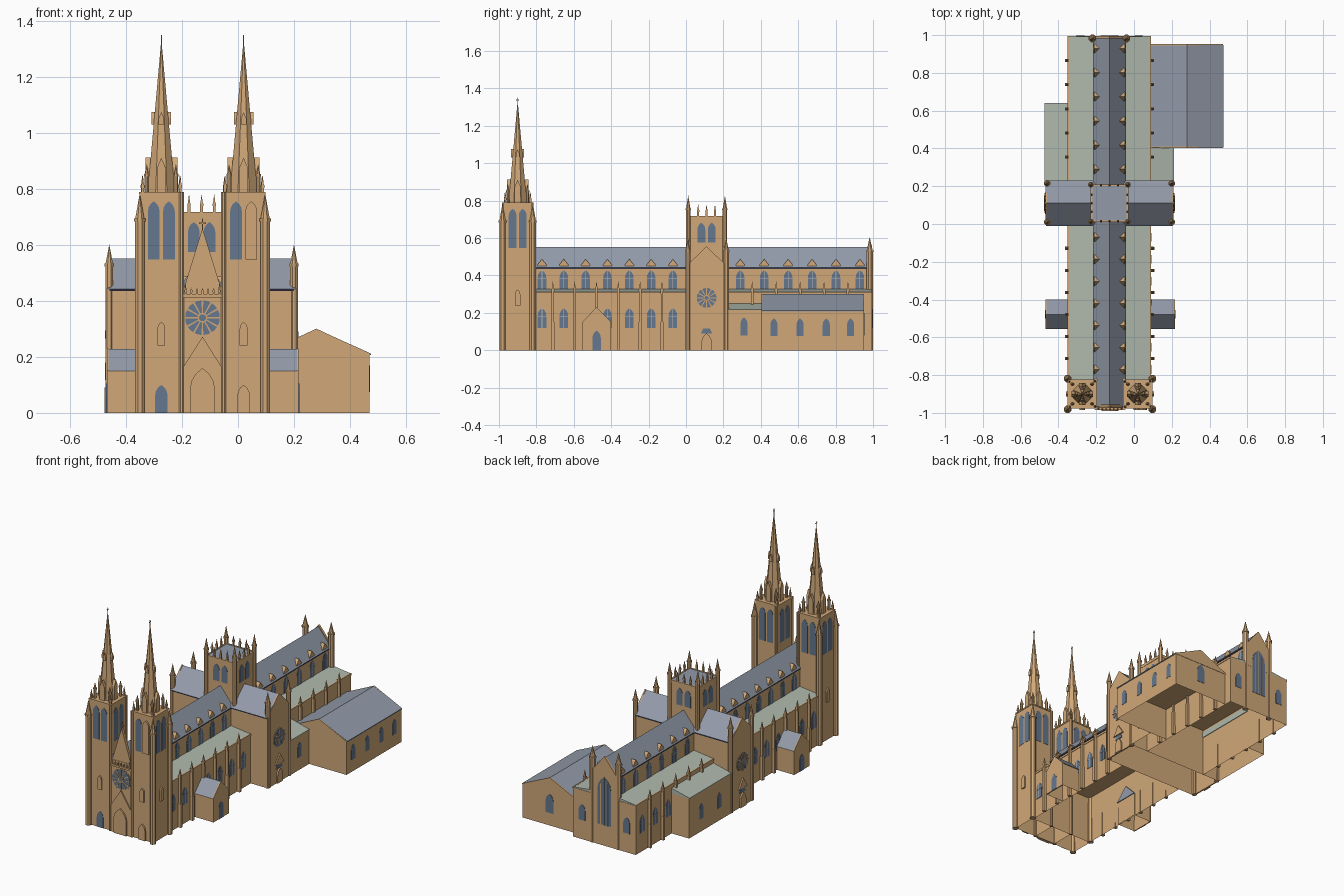
import bpy, bmesh
from math import pi, cos, sin, radians
from mathutils import Matrix, Vector

cube = bpy.data.objects.get("Cube")
if cube:
    bpy.data.objects.remove(cube, do_unlink=True)


def material(name, rgb):
    m = bpy.data.materials.new(name)
    m.use_nodes = True
    m.diffuse_color = (*rgb, 1)
    m.node_tree.nodes["Principled BSDF"].inputs["Base Color"].default_value = (*rgb, 1)
    return m


STONE = material("sandstone", (0.64, 0.395, 0.19))
GLASS = material("blue_glass", (0.13, 0.185, 0.27))
SLATE = material("slate", (0.29, 0.325, 0.395))
COPPER = material("green_copper", (0.43, 0.485, 0.415))
GUTTER = material("dark_gutter", (0.04, 0.04, 0.07))
TRACERY = material("pale_tracery", (0.5, 0.5, 0.5))

parts = {}
CX, TY = -0.13, 0.11          # church axis, transept axis
FRONT, RIGHT, BACK, LEFT = 0, 90, 180, 270


def mesh(name, mat):
    return parts.setdefault(name, (bmesh.new(), mat))[0]


def box(name, mat, x0, x1, y0, y1, z0, z1, hollow=False):
    bm = mesh(name, mat)
    m = Matrix.Translation(((x0 + x1) / 2, (y0 + y1) / 2, (z0 + z1) / 2)) @ Matrix.Diagonal((x1 - x0, y1 - y0, z1 - z0, 1))
    verts = bmesh.ops.create_cube(bm, size=1, matrix=m)["verts"]
    if hollow:                # open underneath, with thin walls and a ceiling
        faces = {f for v in verts for f in v.link_faces}
        base = min(faces, key=lambda f: f.calc_center_median().z)
        bmesh.ops.inset_region(bm, faces=[base], thickness=0.007)
        for v in base.verts:
            v.co.z = z1 - 0.01


def prism(name, mat, pts, pos, angle, depth):
    """Outline in (across, height), pushed outwards in the facing direction."""
    bm = mesh(name, mat)
    m = Matrix.Translation(pos) @ Matrix.Rotation(radians(angle), 4, "Z")
    face = bm.faces.new([bm.verts.new(m @ Vector((u, 0, z))) for u, z in pts])
    out = bmesh.ops.extrude_face_region(bm, geom=[face], use_keep_orig=True)["geom"]
    for v in out:
        if isinstance(v, bmesh.types.BMVert):
            v.co += m.to_3x3() @ Vector((0, -depth, 0))


def cone(name, mat, x, y, z0, z1, r0, r1, n=8):
    bmesh.ops.create_cone(mesh(name, mat), cap_ends=True, segments=n, radius1=r0, radius2=r1, depth=z1 - z0,
                          matrix=Matrix.Translation((x, y, (z0 + z1) / 2)) @ Matrix.Rotation(pi / n, 4, "Z"))


def pinnacle(name, x, y, z0, z1, top, r, n=8):
    cone(name, STONE, x, y, z0, z1, r, r, n)
    cone(name, STONE, x, y, z1 - 0.006, z1 + 0.004, r * 1.2, r * 1.2, n)
    cone(name, STONE, x, y, z1, top, r, 0, n)


def arch(w, h):
    """Pointed two-centred arch outline of width w and height h."""
    spring = h - w * sin(pi / 3)
    right = [(w * (cos(t) - 0.5), spring + w * sin(t)) for t in (0, pi / 9, 2 * pi / 9)]
    return [(-w / 2, 0), (w / 2, 0)] + right + [(0, h)] + [(-u, z) for u, z in reversed(right)]


def house(w, eave, ridge, base=0.0):
    return [(-w, base), (w, base), (w, eave), (0, ridge), (-w, eave)]


def window(name, pos, angle, w, h, bars=False):
    prism(name + "_panes", GLASS, arch(w, h), pos, angle, 0.002)
    if bars:
        b, mid = 0.0015, h * 0.55
        prism(name + "_bars", TRACERY, [(-b, 0), (b, 0), (b, h), (-b, h)], pos, angle, 0.0035)
        prism(name + "_bars", TRACERY, [(-w / 2, mid), (w / 2, mid), (w / 2, mid + 2 * b), (-w / 2, mid + 2 * b)], pos, angle, 0.0035)


def blind_arch(name, pos, angle, w, h):
    prism(name, STONE, arch(w, h), pos, angle, 0.009)


def rose(name, pos, angle, r):
    def ring(radius):
        return [(radius * cos(i * pi / 12), radius * sin(i * pi / 12)) for i in range(24)]
    prism(name + "_rim", STONE, ring(r * 1.08), pos, angle, 0.002)
    prism(name + "_pane", GLASS, ring(r), pos, angle, 0.004)
    prism(name + "_hub", STONE, ring(r * 0.28), pos, angle, 0.007)
    prism(name + "_hub_pane", GLASS, ring(r * 0.2), pos, angle, 0.008)
    for i in range(12):
        c, s, k = cos(i * pi / 6), sin(i * pi / 6), 0.0018
        prism(name + "_spokes", STONE,
              [(a * r * c - b * k * s, a * r * s + b * k * c) for a, b in ((0.2, -1), (1, -1.8), (1, 1.8), (0.2, 1))],
              pos, angle, 0.006)


def cross(x, y, z, h, ax, ay):
    box("crosses", STONE, x - 0.002, x + 0.002, y - 0.002, y + 0.002, z, z + h)
    box("crosses", STONE, x - ax, x + ax, y - ay, y + ay, z + h * 0.6, z + h * 0.7)


# Nave and choir: aisles, clerestory, roofs
for tag, y0, y1 in (("nave", -0.825, 0.0), ("choir", 0.225, 0.995)):
    box(tag + "_aisles", STONE, CX - 0.218, CX + 0.218, y0, y1, 0, 0.308, True)
    box(tag + "_clerestory", STONE, CX - 0.083, CX + 0.083, y0, y1, 0.3, 0.44)
    prism("aisle_roof", COPPER, [(-0.214, 0.3), (0.214, 0.3), (0.214, 0.311), (0.083, 0.327), (-0.083, 0.327), (-0.214, 0.311)],
          (CX, y1 - 0.002, 0), FRONT, y1 - y0 - 0.002)
    for s in (-1, 1):
        xs = sorted((CX + s * 0.213, CX + s * 0.221))
        box("aisle_parapets", STONE, *xs, y0, y1, 0.299, 0.312)
box("nave_gutter", GUTTER, CX - 0.087, CX + 0.087, -0.83, 0.98, 0.435, 0.444)
prism("nave_roof", SLATE, [(-0.088, 0.443), (0.088, 0.443), (0, 0.552)], (CX, 0.985, 0), FRONT, 1.95)

# Repeating bays: windows, roof dormers and buttresses on both sides
nave_bays = [-0.77 + 0.1167 * i for i in range(7)]
choir_bays = [0.29 + 0.128 * i for i in range(6)]
for s, ang in ((1, RIGHT), (-1, LEFT)):
    for y in nave_bays + choir_bays:
        window("clerestory_window", (CX + s * 0.083, y, 0.325), ang, 0.046, 0.103, True)
        prism("roof_dormers", STONE, house(0.024, 0.457, 0.487, 0.444), (CX + s * 0.045, y, 0), ang, 0.037)
        porch_bay = abs(y + 0.5) < 0.06
        if (y < 0 and not porch_bay) or (s < 0 and y > 0.65):
            window("aisle_window", (CX + s * 0.218, y, 0.12), ang, 0.046, 0.105, True)
    for y in [b + 0.058 for b in nave_bays[:-1]] + [b + 0.064 for b in choir_bays[:-1]]:
        x = CX + s * 0.226
        box("buttresses", STONE, x - 0.01, x + 0.012, y - 0.008, y + 0.008, 0, 0.15)
        box("buttresses", STONE, x - 0.009, x + 0.009, y - 0.006, y + 0.006, 0.15, 0.3)
        pinnacle("buttress_pinnacles", x, y, 0.3, 0.322, 0.37, 0.0095, 4)

# East end
prism("east_gable", STONE, house(0.09, 0.45, 0.56, 0.3), (CX, 0.982, 0), BACK, 0.0135)
window("east_window", (CX, 0.9955, 0.13), BACK, 0.095, 0.3)
for u in (-0.024, 0, 0.024):
    h = 0.3 if u == 0 else 0.26
    prism("east_window_bars", STONE, [(u - 0.002, 0), (u + 0.002, 0), (u + 0.002, h), (u - 0.002, h)], (CX, 0.9955, 0.13), BACK, 0.0035)
for s in (-1, 1):
    pinnacle("east_turrets", CX + s * 0.09, 0.982, 0, 0.53, 0.605, 0.018)
    window("east_aisle_window", (CX + s * 0.155, 0.995, 0.12), BACK, 0.045, 0.1)

# Transept with gabled ends
box("transept", STONE, CX - 0.335, CX + 0.335, 0.0, 0.225, 0, 0.44, True)
box("transept_gutter", GUTTER, CX - 0.33, CX + 0.33, -0.006, 0.228, 0.435, 0.444)
prism("transept_roof", SLATE, [(-0.12, 0.443), (0.12, 0.443), (0, 0.552)], (CX - 0.335, TY, 0), RIGHT, 0.67)
for s, ang in ((1, RIGHT), (-1, LEFT)):
    x = CX + s * 0.338
    prism("transept_gables", STONE, house(0.114, 0.444, 0.556), (CX + s * 0.33, TY, 0), ang, 0.008)
    rose("transept_rose", (x, TY, 0.28), ang, 0.053)
    prism("transept_door_hood", STONE, [(-0.042, 0.118), (0.042, 0.118), (0, 0.18)], (x, TY, 0), ang, 0.008)
    blind_arch("transept_doors", (x, TY, 0), ang, 0.055, 0.09)
    prism("transept_door_light", GLASS, [(-0.03, 0.09), (0.03, 0.09), (0.018, 0.116), (-0.018, 0.116)], (x, TY, 0), ang, 0.004)
    for y in (0.01, 0.215):
        pinnacle("transept_turrets", CX + s * 0.33, y, 0, 0.53, 0.602, 0.015)

# Crossing tower
box("crossing_tower", STONE, CX - 0.098, CX + 0.098, TY - 0.098, TY + 0.098, 0.432, 0.712)
box("crossing_tower_roof", SLATE, CX - 0.091, CX + 0.091, TY - 0.091, TY + 0.091, 0.7, 0.715)
for a in (FRONT, RIGHT, BACK, LEFT):
    rot = Matrix.Rotation(radians(a), 3, "Z")
    at = lambda u, d, z: tuple(Vector((CX, TY, z)) + rot @ Vector((u, -d, 0)))
    prism("crossing_parapet", STONE, [(-0.1, 0.7), (0.1, 0.7), (0.1, 0.718), (-0.1, 0.718)], at(0, 0.091, 0), a, 0.009)
    for u in (-0.028, 0.028):
        window("crossing_window", at(u, 0.098, 0.575), a, 0.042, 0.107)
    for u in (-0.045, 0, 0.045):
        x, y, z = at(u, 0.095, 0)
        pinnacle("crossing_pinnacles", x, y, 0.7, 0.745, 0.782, 0.007, 4)
    x, y, z = at(0.098, 0.098, 0)
    pinnacle("crossing_turrets", x, y, 0.432, 0.755, 0.828, 0.013)

# West towers with spires
for s in (-1, 1):
    tx, ty = -0.127 + s * 0.147, -0.9
    box("west_towers", STONE, tx - 0.076, tx + 0.076, ty - 0.075, ty + 0.075, 0, 0.79, True)
    box("tower_cornices", STONE, tx - 0.079, tx + 0.079, ty - 0.078, ty + 0.078, 0.782, 0.79)
    cone("spires", STONE, tx, ty, 0.788, 1.325, 0.053, 0.001)
    cross(tx, ty, 1.315, 0.035, 0.002, 0.008)
    for a in (FRONT, RIGHT, BACK, LEFT):
        rot = Matrix.Rotation(radians(a), 3, "Z")
        at = lambda u, d, z: tuple(Vector((tx, ty, z)) + rot @ Vector((u, -d, 0)))
        for u in (-0.027, 0.027):
            if s > 0 and a == FRONT and u > 0:
                blind_arch("belfry_blind_arch", at(u, 0.075, 0.548), a, 0.042, 0.208)
            else:
                window("belfry_window", at(u, 0.0755, 0.548), a, 0.042, 0.208)
        # Gabled spire lights, lower and upper
        prism("lower_spire_lights", STONE, house(0.016, 0.875, 0.912, 0.785), at(0, 0.02, 0), a, 0.037)
        prism("upper_spire_lights", STONE, house(0.01, 1.052, 1.075, 1.03), at(0, 0.005, 0), a, 0.03)
        # Spire-base pinnacles
        x, y, z = at(0.052, 0.052, 0)
        pinnacle("spire_pinnacles", x, y, 0.785, 0.85, 0.89, 0.009)
        x, y, z = at(0.068, 0.066, 0)
        pinnacle("parapet_pinnacles", x, y, 0.785, 0.81, 0.85, 0.007, 4)
    for y in (-0.981, -0.819):
        pinnacle("tower_turrets", tx + s * 0.077, y, 0, 0.69, 0.785, 0.0185)
        cone("tower_inner_shafts", STONE, tx - s * 0.072, y + (0.005 if y < -0.9 else -0.005), 0, 0.79, 0.009, 0.009)
    if s < 0:
        window("tower_door", (tx, -0.975, 0), FRONT, 0.045, 0.1)
    else:
        blind_arch("tower_blind_door", (tx, -0.975, 0), FRONT, 0.045, 0.1)
    blind_arch("tower_blind_arch", (tx, -0.975, 0.24), FRONT, 0.028, 0.085)
    ang, x = (RIGHT, tx + 0.076) if s > 0 else (LEFT, tx - 0.076)
    blind_arch("tower_blind_arch", (x, ty, 0.24), ang, 0.028, 0.085)

# West front between the towers
WX = -0.127
box("west_wall", STONE, WX - 0.072, WX + 0.072, -0.975, -0.824, 0, 0.45, True)
prism("west_gable", STONE, [(-0.068, 0.44), (0.068, 0.44), (0, 0.66)], (WX, -0.955, 0), FRONT, 0.018)
cross(WX, -0.965, 0.645, 0.05, 0.012, 0.002)
rose("west_rose", (WX, -0.975, 0.34), FRONT, 0.062)
prism("portal_gable", STONE, house(0.068, 0.165, 0.272), (WX, -0.97, 0), FRONT, 0.012)
blind_arch("portal", (WX, -0.982, 0), FRONT, 0.09, 0.16)
box("west_gallery", STONE, WX - 0.07, WX + 0.07, -0.984, -0.97, 0.412, 0.424)
for i in range(7):
    pinnacle("gallery_posts", WX - 0.06 + i * 0.02, -0.979, 0.42, 0.436, 0.468 if i in (0, 6) else 0.45, 0.0045, 4)

# Side porches
PX = -0.126
for s, ang in ((1, RIGHT), (-1, LEFT)):
    x0, x1 = sorted((PX + s * 0.215, PX + s * 0.34))
    box("porches", STONE, x0, x1, -0.552, -0.404, 0, 0.15, True)
    prism("porch_roofs", SLATE, [(-0.078, 0.149), (0.078, 0.149), (0, 0.229)], (PX + s * 0.21, -0.478, 0), ang, 0.131)
    prism("porch_gables", STONE, house(0.077, 0.151, 0.23), (PX + s * 0.337, -0.478, 0), ang, 0.006)
    window("porch_door", (PX + s * 0.343, -0.478, 0), ang, 0.045, 0.105)

# Low side chapels with lean-to roofs
for s, ang, y1, eave, top, rows in ((1, RIGHT, 0.405, 0.215, 0.252, [0.31]), (-1, LEFT, 0.64, 0.25, 0.285, [0.34, 0.52])):
    x0, x1 = sorted((CX + s * 0.216, CX + s * 0.34))
    box("side_chapels", STONE, x0, x1, 0.225, y1, 0, eave, True)
    prism("chapel_roofs", COPPER, [(s * 0.21, eave), (s * 0.343, eave), (s * 0.343, eave + 0.004), (s * 0.21, top)], (CX, y1, 0), FRONT, y1 - 0.225)
    for y in rows:
        window("chapel_window", (CX + s * 0.34, y, 0.08), ang, 0.038, 0.095)

# Side hall
HX = 0.28
box("hall", STONE, HX - 0.19, HX + 0.19, 0.405, 0.95, 0, 0.21, True)
prism("hall_roof", SLATE, [(-0.19, 0.207), (0.195, 0.207), (0.195, 0.212), (0, 0.3), (-0.19, 0.212)], (HX, 0.948, 0), FRONT, 0.542)
for y, ang in ((0.409, FRONT), (0.946, BACK)):
    prism("hall_gables", STONE, house(0.19, 0.212, 0.301, 0.205), (HX, y, 0), ang, 0.006)
for y in (0.47, 0.61, 0.75, 0.88):
    window("hall_window", (HX + 0.19, y, 0.075), RIGHT, 0.038, 0.095)
window("hall_end_window", (HX, 0.9515, 0.08), BACK, 0.055, 0.12)

# Turn every part into an object
for name, (bm, mat) in parts.items():
    bmesh.ops.recalc_face_normals(bm, faces=bm.faces[:])
    data = bpy.data.meshes.new(name)
    bm.to_mesh(data)
    bm.free()
    data.materials.append(mat)
    bpy.context.collection.objects.link(bpy.data.objects.new(name, data))
